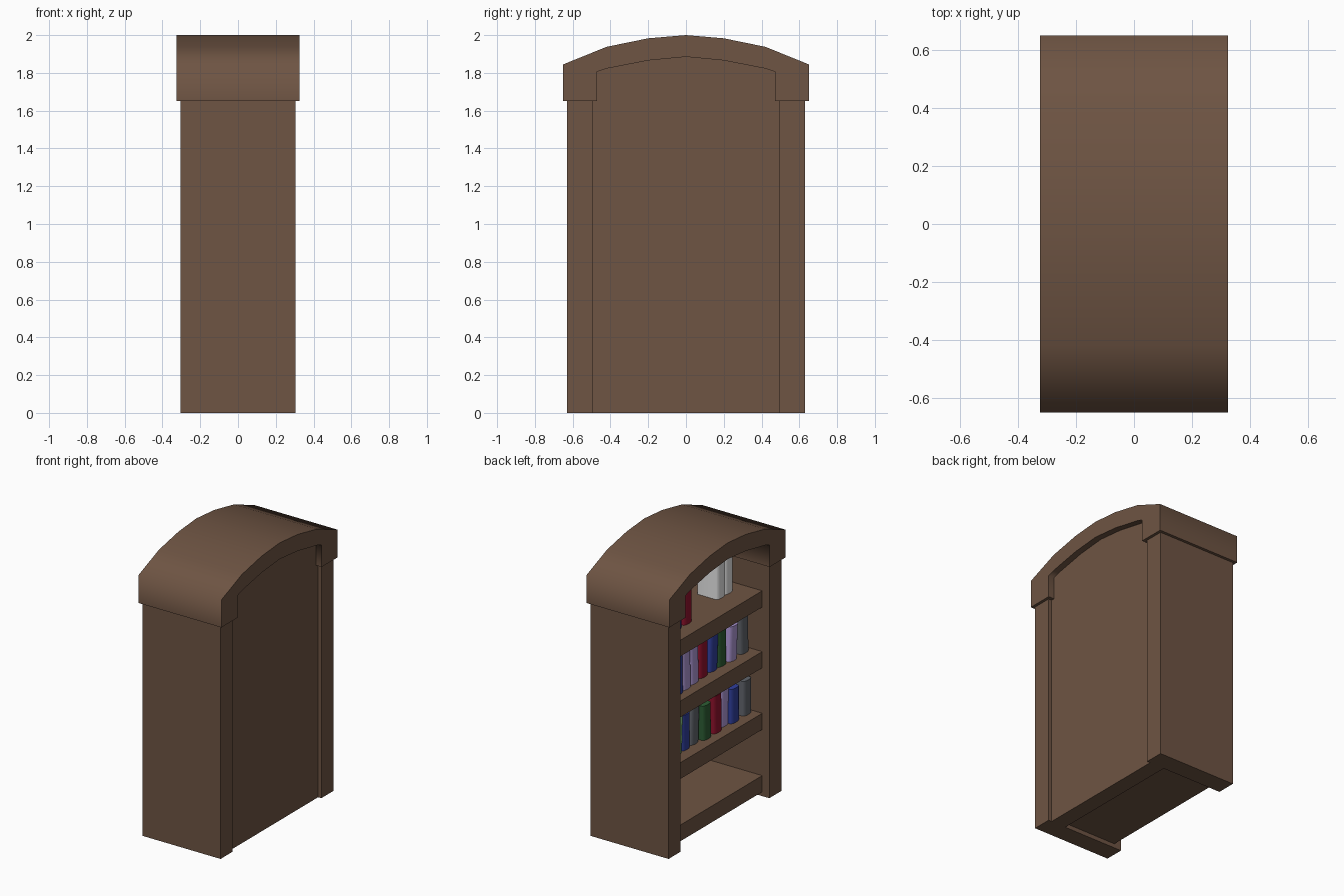
import bpy, bmesh, math, random
from mathutils import Matrix

if "Cube" in bpy.data.objects:
    bpy.data.objects.remove(bpy.data.objects["Cube"])

random.seed(4)

COLOURS = {
    "brown wood": (0.156, 0.089, 0.056),
    "red": (0.28, 0.006, 0.026),
    "blue": (0.03, 0.05, 0.34),
    "dark green": (0.026, 0.11, 0.034),
    "lilac": (0.42, 0.31, 0.66),
    "grey": (0.12, 0.13, 0.15),
    "light green": (0.3, 0.65, 0.26),
    "white": (0.85, 0.85, 0.85),
}
MATS = {}
for key, rgb in COLOURS.items():
    MATS[key] = bpy.data.materials.new(key)
    MATS[key].diffuse_color = (*rgb, 1)


def prism(name, points, lo, hi, axis, colour="brown wood", angle=None):
    """Extrude a 2D outline from lo to hi: axis x takes (y, z), axis z takes (x, y)."""
    place = (lambda p, h: (h, *p)) if axis == "x" else (lambda p, h: (*p, h))
    bm = bmesh.new()
    base = bm.faces.new([bm.verts.new(place(p, lo)) for p in points])
    ext = bmesh.ops.extrude_face_region(bm, geom=[base])
    d = place((0, 0), hi - lo)
    bmesh.ops.translate(bm, vec=d, verts=[g for g in ext["geom"] if isinstance(g, bmesh.types.BMVert)])
    bmesh.ops.recalc_face_normals(bm, faces=bm.faces)
    mesh = bpy.data.meshes.new(name)
    bm.to_mesh(mesh)
    bm.free()
    mesh.materials.append(MATS[colour])
    ob = bpy.data.objects.new(name, mesh)
    bpy.context.collection.objects.link(ob)
    if angle:
        bpy.ops.object.select_all(action="DESELECT")
        ob.select_set(True)
        bpy.context.view_layer.objects.active = ob
        bpy.ops.object.shade_smooth_by_angle(angle=math.radians(angle))
    return ob


def box(name, x, y, z):
    return prism(name, [(y[0], z[0]), (y[1], z[0]), (y[1], z[1]), (y[0], z[1])], x[0], x[1], "x")


def mirrored(half):
    """Complete a right-half outline that ends on the centre line."""
    return half + [(-y, z) for y, z in half[-2::-1]]


# Side walls
for side, name in ((1, "wall_right"), (-1, "wall_left")):
    box(name, (-0.305, 0.305), sorted((side * 0.495, side * 0.63)), (0, 1.66))

# Arched cap
outer = mirrored([(0.65, 1.65), (0.65, 1.845), (0.42, 1.938), (0.2, 1.983), (0, 2.0)])
inner = mirrored([(0.47, 1.65), (0.47, 1.806), (0.42, 1.823), (0.2, 1.866), (0, 1.885)])
prism("arched_cap", outer + inner[::-1], -0.325, 0.325, "x", angle=75)

# Back panel, filling up to the arch
back = mirrored([(0.495, 0), (0.495, 1.66), (0.475, 1.66), (0.475, 1.81), (0.42, 1.83), (0.2, 1.872), (0, 1.89)])
prism("back_panel", back, 0.165, 0.28, "x")

# Shelves
TOPS = [0.145, 0.586, 1.022, 1.452]
for i, top in enumerate(TOPS):
    box(f"shelf_{i + 1}", (-0.25, 0.17), (-0.5, 0.5), (top - 0.115, top))


# Books with rounded spines facing the open side
def book(name, y, top, colour, front=-0.18, width=0.09, height=0.26, depth=0.22, lean=0.0):
    w = width / 2
    spine = [(0.35 * w * (1 - math.sin(a)), w * math.cos(a))
             for a in (math.pi * k / 6 for k in range(7))]
    outline = spine + [(depth, -w), (depth, w)]
    ob = prism(name, outline, 0, height, "z", colour, 50)
    ob.matrix_world = Matrix.Translation((front, y, top)) @ Matrix.Rotation(lean, 4, "X")


ROWS = {
    1: [(-0.43, "grey"), (-0.29, "blue"), (-0.2, "lilac"), (-0.1, "red"), (0.02, "dark green"),
        (0.13, "grey"), (0.23, "blue"), (0.33, "light green"), (0.43, "red")],
    2: [(-0.42, "grey"), (-0.28, "lilac"), (-0.18, "dark green"), (-0.08, "blue"), (0.03, "red"),
        (0.14, "lilac"), (0.24, "lilac"), (0.34, "blue"), (0.43, "dark green")],
}
for shelf, row in ROWS.items():
    for i, (y, colour) in enumerate(row):
        book(f"book_{shelf}_{i + 1}", y, TOPS[shelf], colour,
             front=-0.18 + random.uniform(-0.015, 0.015),
             height=random.uniform(0.24, 0.29), lean=random.uniform(-0.04, 0.06))

# Top shelf: two white volumes and a short red group
for i, y in enumerate((-0.26, -0.35)):
    book(f"white_book_{i + 1}", y, TOPS[3], "white", front=-0.1, height=0.3, depth=0.16)
for i, (y, colour) in enumerate(((0.18, "red"), (0.29, "blue"), (0.4, "dark green"))):
    book(f"top_book_{i + 1}", y, TOPS[3], colour, front=-0.15, height=0.25)

for m in bpy.data.materials:
    if m.users and not m.is_grease_pencil:
        m.use_nodes = True
        m.node_tree.nodes["Principled BSDF"].inputs["Base Color"].default_value = m.diffuse_color
